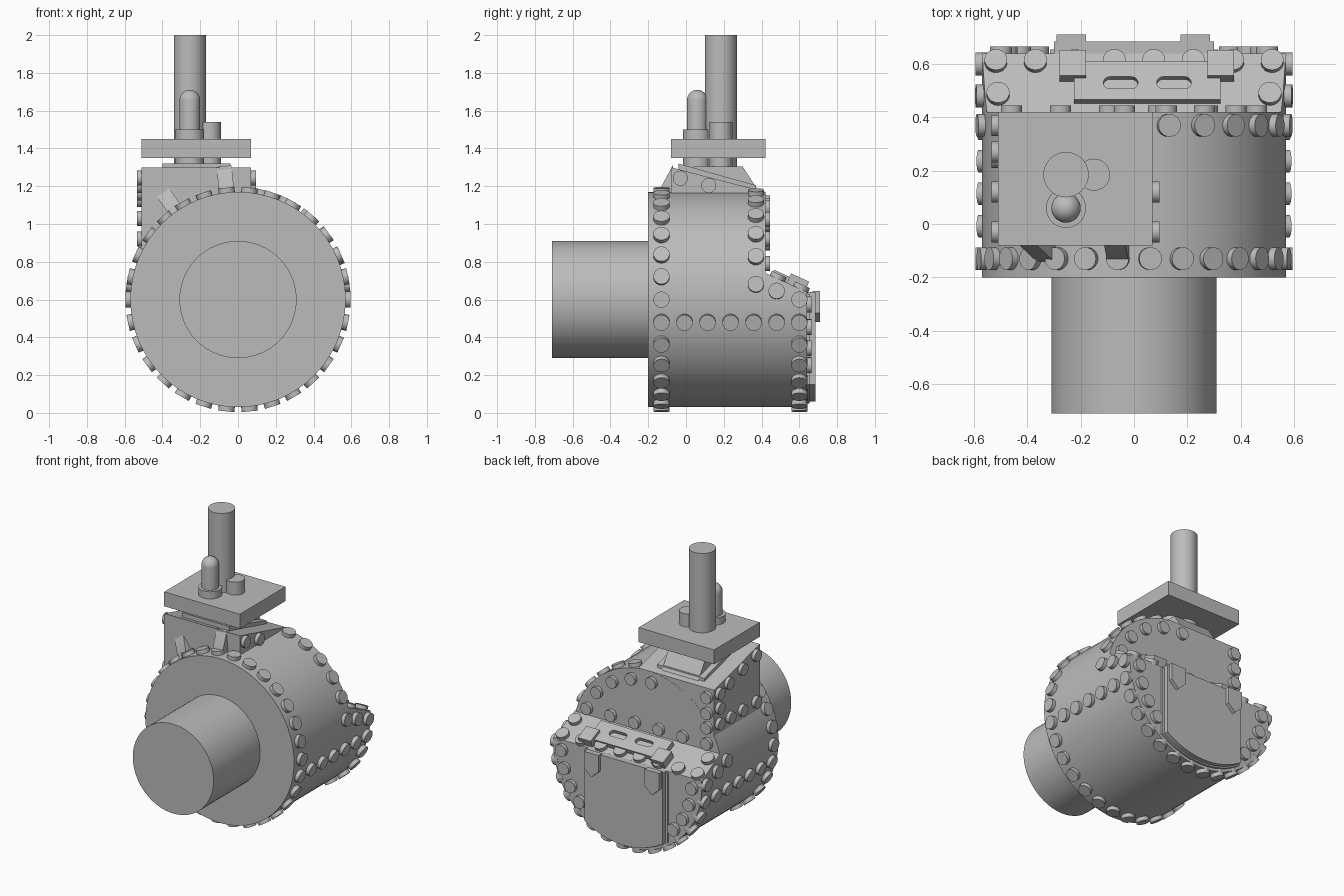
import bpy, bmesh
from math import sin, cos, pi, radians, acos, atan2
from mathutils import Matrix, Vector

if "Cube" in bpy.data.objects:
    bpy.data.objects.remove(bpy.data.objects["Cube"])

grey = bpy.data.materials.new("plain_grey")
grey.use_nodes = True
COLOUR = (0.5, 0.5, 0.5, 1)
grey.diffuse_color = COLOUR
grey.node_tree.nodes["Principled BSDF"].inputs["Base Color"].default_value = COLOUR
parts = []


def finish(name, bm):
    bmesh.ops.recalc_face_normals(bm, faces=bm.faces)
    mesh = bpy.data.meshes.new(name)
    bm.to_mesh(mesh)
    bm.free()
    mesh.materials.append(grey)
    ob = bpy.data.objects.new(name, mesh)
    bpy.context.collection.objects.link(ob)
    parts.append(ob)
    return ob


def prism(name, points, lo, hi, axis, matrix=None):
    """Extrude a 2D profile along an axis; the two other axes keep their order."""
    bm = bmesh.new()

    def place(p, d):
        co = list(p)
        co.insert("xyz".index(axis), d)
        return bm.verts.new(co)
    a = [place(p, lo) for p in points]
    b = [place(p, hi) for p in points]
    bm.faces.new(a)
    bm.faces.new(b)
    for i in range(len(a)):
        j = (i + 1) % len(a)
        bm.faces.new((a[i], a[j], b[j], b[i]))
    if matrix:
        bm.transform(matrix)
    return finish(name, bm)


def rect(x0, x1, y0, y1):
    return [(x0, y0), (x1, y0), (x1, y1), (x0, y1)]


def lathe(name, profile, matrix, steps=32):
    """Spin a (radius, height) profile around z, then place it."""
    bm = bmesh.new()
    vs = [bm.verts.new((r, 0, z)) for r, z in profile]
    edges = [bm.edges.new(pair) for pair in zip(vs, vs[1:])]
    bmesh.ops.spin(bm, geom=vs + edges, cent=(0, 0, 0), axis=(0, 0, 1),
                   angle=2 * pi, steps=steps)
    bmesh.ops.remove_doubles(bm, verts=bm.verts, dist=0.0001)
    bm.transform(matrix)
    return finish(name, bm)


def rod(r, z0, z1):
    return [(0, z0), (r, z0), (r, z1), (0, z1)]


def rivets(name, spots, r=0.043, height=0.025):
    """One mesh of short round studs from (position, normal) pairs."""
    bm = bmesh.new()
    for pos, normal in spots:
        n = Vector(normal).normalized()
        turn = n.to_track_quat("Z", "Y").to_matrix().to_4x4()
        bmesh.ops.create_cone(bm, cap_ends=True, segments=18, radius1=r, radius2=r,
                              depth=height * 2, matrix=Matrix.Translation(pos) @ turn)
    return finish(name, bm)


def cut(ob, cutter):
    mod = ob.modifiers.new("cut", "BOOLEAN")
    mod.operation = "DIFFERENCE"
    mod.solver = "EXACT"
    mod.object = cutter
    bpy.context.view_layer.objects.active = ob
    bpy.ops.object.modifier_apply(modifier=mod.name)
    parts.remove(cutter)
    bpy.data.objects.remove(cutter)


MID, R = 0.6, 0.57                      # drum axis height and radius
STEP_Y, BACK_Y = 0.42, 0.64             # upper and lower back faces
along_y = Matrix.Translation((0, 0, MID)) @ Matrix.Rotation(-pi / 2, 4, "X")

# Drum with its upper back cut away, and the front pipe
drum = lathe("drum", rod(R, -0.2, BACK_Y), along_y, 64)
cut(drum, prism("drum_cutter", [(STEP_Y, 0.74), (STEP_Y, 1.5), (0.9, 1.5), (0.9, 0.522)],
                -1, 1, "x"))
lathe("front_pipe", rod(0.31, -0.71, -0.19), along_y, 64)

# Tower block with sloped roof, roof plate and pedestal
prism("tower_block", [(-0.08, 0.8), (-0.08, 1.3), (0.419, 1.17), (0.419, 0.8)],
      -0.51, 0.07, "x")
prism("roof_plate", [(-0.04, 1.28), (-0.04, 1.32), (0.37, 1.205), (0.37, 1.17)],
      -0.4, -0.04, "x")
prism("pedestal", [(0.04, 1.2), (0.04, 1.305), (0.3, 1.305), (0.38, 1.18)],
      -0.36, -0.08, "x")

# Front gussets leaning outward from the drum
for name, lean in (("inner_gusset", -6), ("outer_gusset", -35)):
    prism(name, [(-0.07, 0.55), (-0.14, 0.55), (-0.14, 0.58), (-0.07, 0.71)], -0.04, 0.04, "x",
          Matrix.Translation((0, 0, MID)) @ Matrix.Rotation(radians(lean), 4, "Y"))

# Top platform with mast, short post and domed lamp
prism("platform", rect(-0.51, 0.07, -0.08, 0.42), 1.35, 1.45, "z")
lathe("mast", rod(0.085, 1.25, 2), Matrix.Translation((-0.255, 0.185, 0)))
lathe("short_post", rod(0.06, 1.25, 1.54), Matrix.Translation((-0.15, 0.185, 0)))
lamp_spot = Matrix.Translation((-0.255, 0.06, 0))
lathe("lamp_base", rod(0.075, 1.28, 1.5), lamp_spot)
dome = [(0.055 * cos(a * pi / 16), 1.655 + 0.055 * sin(a * pi / 16)) for a in range(8)]
lathe("lamp", [(0, 1.45), (0.055, 1.45)] + dome + [(0, 1.71)], lamp_spot)


# Back door with round lower edge, its rim and two pointed hinges
def door_outline(half, r, top):
    a0 = acos(half / r)
    n = 16
    arc = [pi + a0 + (pi - 2 * a0) * i / n for i in range(n + 1)]
    return [(-half, top)] + [(r * cos(a), MID + r * sin(a)) for a in arc] + [(half, top)]


prism("door_rim", door_outline(0.315, 0.55, 0.63), 0.62, 0.655, "y")
prism("door", door_outline(0.3, 0.54, 0.64), 0.62, 0.685, "y")
for name, x in (("left_hinge", 0.23), ("right_hinge", -0.235)):
    prism(name, [(x - 0.055, 0.645), (x - 0.055, 0.53), (x, 0.48),
                 (x + 0.055, 0.53), (x + 0.055, 0.645)], 0.67, 0.71, "y")

# Sloped shelf: slotted bar with an end block on each side
tilt = atan2(0.1, 0.22)
shelf = Matrix.Translation((0, STEP_Y, 0.74)) @ Matrix.Rotation(-tilt, 4, "X")
bar = prism("slotted_bar", rect(-0.225, 0.325, 0.035, 0.195), -0.01, 0.035, "z", shelf)
for x in (-0.05, 0.15):
    slot = [(x + s * 0.04 + 0.025 * cos(a), 0.105 + 0.025 * sin(a))
            for s, start in ((1, -pi / 2), (-1, pi / 2))
            for a in [start + pi * i / 8 for i in range(9)]]
    cut(bar, prism("slot_cutter", slot, 0.01, 0.1, "z", shelf))
for name, x in (("left_block", 0.325), ("right_block", -0.23)):
    prism(name, rect(x - 0.05, x + 0.05, 0.125, 0.23), -0.01, 0.055, "z", shelf)


# Rivets around the drum
def on_drum(deg, y):
    d = Vector((cos(radians(deg)), 0, sin(radians(deg))))
    return Vector((0, y, MID)) + d * R, d


rivets("front_ring_rivets", [on_drum(12 * i, -0.13) for i in range(30)])
rivets("back_ring_rivets", [on_drum(180 + 12 * i, 0.6) for i in range(16)])
rivets("upper_ring_rivets", [on_drum(23 + 13.5 * i, 0.37) for i in range(5)])
side = []
for flip in (False, True):
    spots = [(-12, -0.13 + 0.122 * i) for i in range(1, 6)] + [(8, 0.37), (4.5, 0.48)]
    side += [on_drum(180 - deg if flip else deg, y) for deg, y in spots]
rivets("side_rivets", side)

# Rivets on the tower block sides
left, right, back = (1, 0, 0), (-1, 0, 0), (0, 1, 0)
tower = [((-0.51, 0.37, z), right) for z in (0.92, 1.03, 1.13)]
tower += [((-0.51, y, 1.235 - 0.26 * y), right) for y in (-0.03, 0.12, 0.27)]
tower += [((-0.51, y, 0.92), right) for y in (-0.03, 0.12, 0.25)]
tower += [((0.07, y, 1.235 - 0.26 * y), left) for y in (-0.03, 0.12)]
rivets("tower_rivets", tower, 0.04)

# Rivets on the upper back face: lower row, arc and tower edge
face = [((-0.46 + 0.184 * i, STEP_Y, 0.79), back) for i in range(6)]
face += [((0.5 * cos(radians(a)), STEP_Y, MID + 0.5 * sin(radians(a))), back)
         for a in (40, 58, 76, 94)]
face += [((-0.46, STEP_Y, z), back) for z in (0.9, 1.0, 1.11)]
rivets("upper_back_rivets", face, 0.04)

# Rivets on the lower back face beside the door
face = [((s * 0.5 * cos(radians(a)), BACK_Y, MID - 0.5 * sin(radians(a))), back)
        for s in (-1, 1) for a in (3, 17, 31, 44)]
rivets("lower_back_rivets", face, 0.042)

# Rivets on the shelf
up = shelf.to_3x3() @ Vector((0, 0, 1))
spots = [(-0.518 + 0.148 * i, 0.205) for i in range(8)] + [(-0.51, 0.07), (0.51, 0.07)]
rivets("shelf_rivets", [(shelf @ Vector((x, u, 0)), up) for x, u in spots])

# Smooth round surfaces and keep the edges sharp
bpy.ops.object.select_all(action="DESELECT")
for ob in parts:
    ob.select_set(True)
bpy.context.view_layer.objects.active = parts[0]
bpy.ops.object.shade_smooth_by_angle(angle=radians(30))
